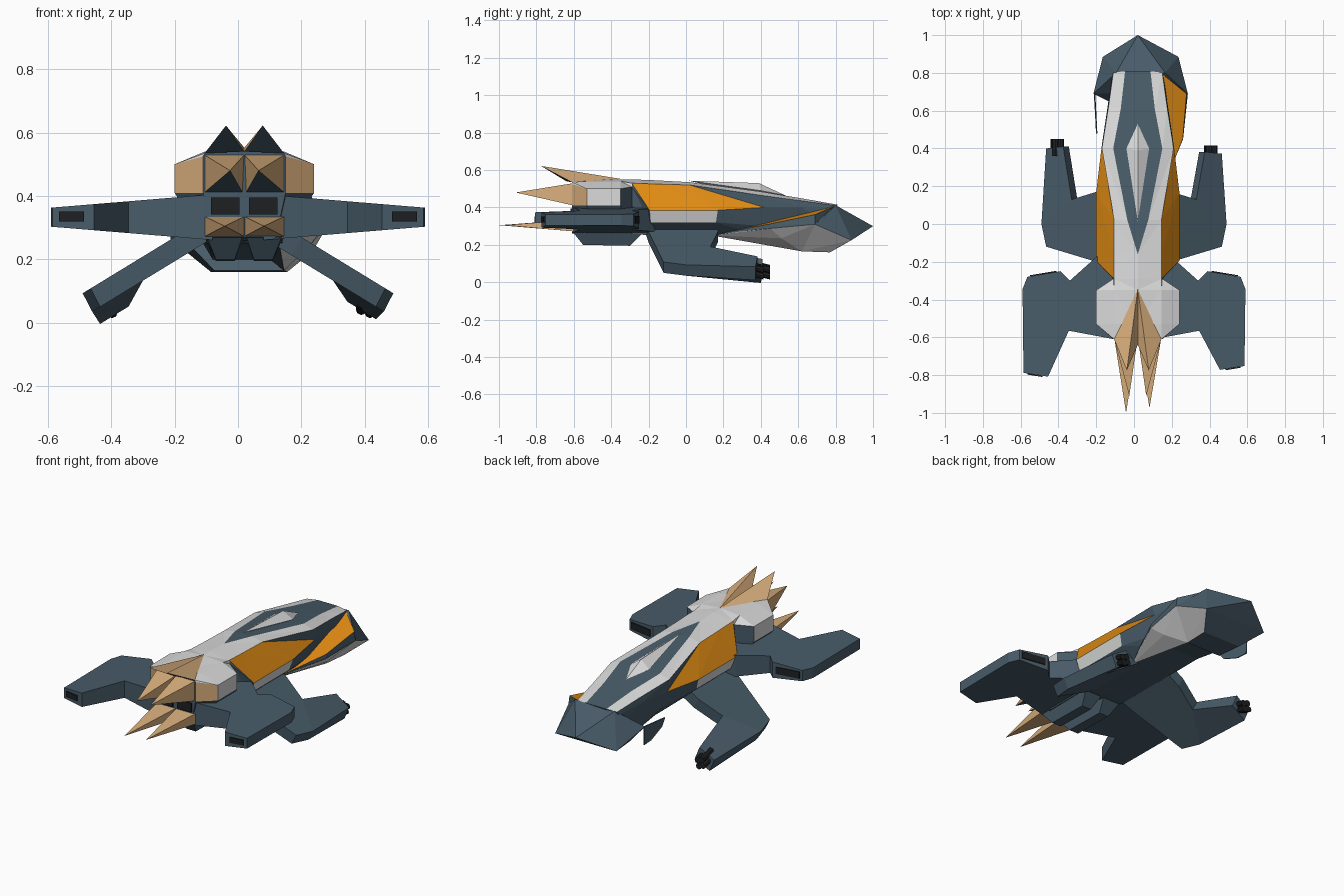
import bpy, bmesh, math
from mathutils import Vector

if "Cube" in bpy.data.objects:
    bpy.data.objects.remove(bpy.data.objects["Cube"])

COLOURS = {
    "slate": (0.065, 0.107, 0.141), "white": (0.70, 0.71, 0.70),
    "orange": (0.75, 0.26, 0.007), "tan": (0.70, 0.43, 0.205),
    "black": (0.013, 0.014, 0.016),
}
SLATE, WHITE, ORANGE, TAN, BLACK = range(5)
MATS = []
for n, c in COLOURS.items():
    m = bpy.data.materials.new(n)
    m.diffuse_color = (*c, 1)
    m.use_nodes = True
    m.node_tree.nodes["Principled BSDF"].inputs["Base Color"].default_value = m.diffuse_color
    MATS.append(m)
CX = 0.02  # hull centre line


def finish(name, bm, rule=None):
    bmesh.ops.recalc_face_normals(bm, faces=bm.faces)
    bm.normal_update()
    if rule is not None:
        for f in bm.faces:
            f.material_index = rule(f) if callable(rule) else rule
    me = bpy.data.meshes.new(name)
    bm.to_mesh(me)
    bm.free()
    for m in MATS:
        me.materials.append(m)
    ob = bpy.data.objects.new(name, me)
    bpy.context.collection.objects.link(ob)
    return ob


def hull(name, pts, rule):
    """Convex solid around a few points."""
    bm = bmesh.new()
    for p in pts:
        bm.verts.new(p)
    r = bmesh.ops.convex_hull(bm, input=bm.verts)
    junk = {v for v in r["geom_interior"] + r["geom_unused"] if isinstance(v, bmesh.types.BMVert)}
    bmesh.ops.delete(bm, geom=list(junk), context="VERTS")
    return finish(name, bm, rule)


def rings(name, low, top, rule):
    """Solid between two matching outlines."""
    bm = bmesh.new()
    a = [bm.verts.new(p) for p in low]
    b = [bm.verts.new(p) for p in top]
    bm.faces.new(a)
    bm.faces.new(b)
    for i in range(len(a)):
        j = (i + 1) % len(a)
        bm.faces.new((a[i], a[j], b[j], b[i]))
    return finish(name, bm, rule)


def prism(name, pts, vec, rule):
    return rings(name, pts, [Vector(p) + Vector(vec) for p in pts], rule)


# Fuselage: half sections of stripe edge, shoulder, flank, sill, keel as (x, y, z)
S = [
    [(0, -.61, .54), (.125, -.61, .535), (.13, -.61, .525), (.13, -.61, .41), (.10, -.61, .27)],
    [(0, -.53, .545), (.125, -.53, .54), (.22, -.53, .50), (.22, -.53, .41), (.12, -.53, .26)],
    [(0, -.35, .55), (.125, -.35, .54), (.22, -.35, .50), (.22, -.35, .41), (.12, -.35, .26)],
    [(0, -.29, .55), (.125, -.29, .53), (.13, -.29, .51), (.13, -.29, .41), (.12, -.29, .26)],
    [(0, -.16, .545), (.125, -.16, .525), (.22, -.195, .385), (.20, -.19, .32), (.12, -.19, .25)],
    [(.055, .02, .535), (.125, .02, .52), (.22, .17, .385), (.20, .16, .32), (.12, .14, .25)],
    [(.13, .40, .485), (.19, .40, .465), (.19, .42, .40), (.16, .42, .30), (.11, .42, .24)],
    [(.09, .61, .45), (.155, .62, .435), (.16, .62, .40), (.13, .62, .30), (.10, .62, .20)],
    [(.067, .81, .415), (.13, .80, .41), (.135, .79, .39), (.13, .78, .30), (.10, .77, .20)],
]
SHOULDER = [(WHITE, WHITE), (WHITE, WHITE), (WHITE, WHITE), (SLATE, ORANGE), (ORANGE, ORANGE),
            (ORANGE, SLATE), (SLATE, SLATE), (SLATE, SLATE)]
FLANK = [TAN, WHITE, SLATE, SLATE, WHITE, SLATE, SLATE, SLATE]
bm = bmesh.new()


def face(vs, mat):
    bm.faces.new(vs).material_index = mat


grid = {s: [[bm.verts.new((CX + s * x, y, z)) for x, y, z in row] for row in S] for s in (1, -1)}
for i in range(len(S) - 1):
    for g in grid.values():
        for k in range(4):
            a, b, c, d = g[i][k], g[i][k + 1], g[i + 1][k + 1], g[i + 1][k]
            t = [(WHITE, WHITE), SHOULDER[i], (FLANK[i],) * 2, (SLATE, SLATE)][k]
            face((a, b, c), t[0])
            face((a, c, d), t[1])
    for k in (0, 4):
        face((grid[1][i][k], grid[1][i + 1][k], grid[-1][i + 1][k], grid[-1][i][k]), SLATE)
for i in (0, -1):
    face(grid[1][i] + grid[-1][i][::-1], SLATE)
bmesh.ops.remove_doubles(bm, verts=bm.verts, dist=0.0005)
finish("fuselage", bm)

# Canopy on the spine
hull("canopy", [(CX, .53, .465), (CX, .39, .53), (CX, .015, .543), (CX - .06, .40, .49),
                (CX + .06, .40, .49), (CX, .40, .45)], WHITE)

# Head, with a pale right jaw panel
HX = 0.035
head = [(CX, 1.0, .30)]
for s in (1, -1):
    head += [(HX + s * x, y, z) for x, y, z in
             [(.13, .80, .412), (.25, .69, .31), (.20, .885, .225), (.12, .77, .16), (.11, .62, .165)]]
hull("head", head, lambda f: WHITE if f.normal.x > .4 and f.calc_center_median().y < .82
     and f.normal.z < .2 else SLATE)

# Right cheek: orange shelf over a slate rim, pale jaw below
hull("right_cheek_shelf", [(.155, .79, .405), (.278, .69, .362), (.258, .45, .312), (.19, .28, .28),
                           (.13, .14, .252), (.285, .69, .31), (.26, .45, .288), (.12, .62, .30)],
     lambda f: ORANGE if f.normal.z > .6 else SLATE)
hull("right_jaw", [(.285, .69, .31), (.26, .45, .288), (.19, .28, .27), (.13, .14, .25),
                   (.22, .51, .235), (.145, .62, .165), (.10, .60, .20)],
     lambda f: WHITE if f.normal.x > .25 else SLATE)
# Open left cheek wall
prism("left_cheek_wall", [(-.213, .69, .31), (-.20, .48, .28), (-.203, .51, .24), (-.207, .62, .20),
                          (-.211, .69, .20)], (.006, 0, 0), SLATE)

# Arm outlines and rear wing outline, as (distance from centre, y)
UPPER_ARM = [(.10, .17), (.20, .17), (.33, .13), (.49, 0), (.465, -.12), (.20, -.20), (.10, -.22)]
FOREARM = [(.33, .13), (.375, .41), (.465, .40), (.49, 0)]
WING = [(.08, -.10), (.20, -.175), (.34, -.30), (.39, -.25), (.565, -.28), (.59, -.345),
        (.585, -.78), (.455, -.80), (.345, -.565), (.105, -.61), (.08, -.61)]


def half_height(x):
    return .07 - (x - .105) * .0825


for s, side in ((1, "right"), (-1, "left")):
    right = s > 0
    # Drooping arm and gun forearm dipping forward
    for part, outline in (("upper_arm", UPPER_ARM), ("forearm", FOREARM)):
        top, low = [], []
        for x, y in outline:
            tip = y > .3
            z = .27 - (x - .20) * .61 - ((.025 if right else .04) if tip else 0)
            y += -.028 if tip and right else 0
            top.append((s * x, y, z))
            low.append((s * (x - .03), y, z - (.072 if tip else .058)))
        rings(f"{side}_{part}", low, top, SLATE)
    # Gun barrels clustered on the forearm tip
    for k in range(4):
        a = k * math.pi / 2 + .5
        bm = bmesh.new()
        bmesh.ops.create_cone(bm, cap_ends=True, segments=8, radius1=.018, radius2=.018, depth=.09)
        for v in bm.verts:
            x, y, z = v.co
            v.co = (s * .407 + x + .02 * math.cos(a), (.37 if right else .405) + z,
                    .065 + y + .024 * math.sin(a) - z * .25)
        finish(f"{side}_gun_barrel_{k + 1}", bm, BLACK)
    # Rear wing with nacelle, thinning outward
    dy = .028 if right else -.008
    wing = [(x, y + (dy if y < -.7 else 0)) for x, y in WING]
    rings(side + "_wing", [(s * x, y, .333 - half_height(x)) for x, y in wing],
          [(s * x, y, .333 + half_height(x)) for x, y in wing], SLATE)
    # Dark nacelle openings, back and front
    for name, (x1, y1), (x2, y2), d, h in (
            ("exhaust", (.565, -.783 + dy), (.485, -.796 + dy), -.006, .016),
            ("intake", (.55, -.277), (.41, -.254), .006, .02)):
        prism(f"{side}_nacelle_{name}", [(s * x1, y1, .335 - h), (s * x2, y2, .335 - h),
              (s * x2, y2, .335 + h), (s * x1, y1, .335 + h)], (0, d, 0), BLACK)

    def X(d):
        return CX + s * d

    # Tail crest, tail spike and lower spike: tan with dark undersides
    hull(side + "_crest", [(X(0), -.345, .552), (X(.125), -.61, .535), (X(0), -.64, .54),
                           (X(.058), -.775, .622)],
         lambda f: SLATE if f.normal.z < 0 else TAN)
    hull(side + "_tail_spike", [(X(0), -.60, .53), (X(.127), -.60, .53), (X(.127), -.60, .41),
                                (X(.005), -.60, .41), (X(.045), -.91, .48)],
         lambda f: SLATE if f.normal.z < -.1 else TAN)
    hull(side + "_lower_spike", [(X(0), -.60, .335), (X(.125), -.60, .335), (X(.125), -.60, .272),
                                 (X(0), -.60, .272), (X(.062), -.975 if right else -1.0, .305)], TAN)
    # Thruster plate
    prism(side + "_thruster", [(X(.015), -.61, .342), (X(.105), -.61, .342), (X(.105), -.61, .395),
                               (X(.015), -.61, .395)], (0, -.008, 0), BLACK)
    # Belly block
    rings(side + "_belly_block",
          [(X(.03), -.55, .20), (X(.09), -.55, .20), (X(.09), -.30, .195), (X(.03), -.30, .195)],
          [(X(.005), -.61, .275), (X(.12), -.61, .275), (X(.12), -.23, .265), (X(.005), -.23, .265)],
          SLATE)
